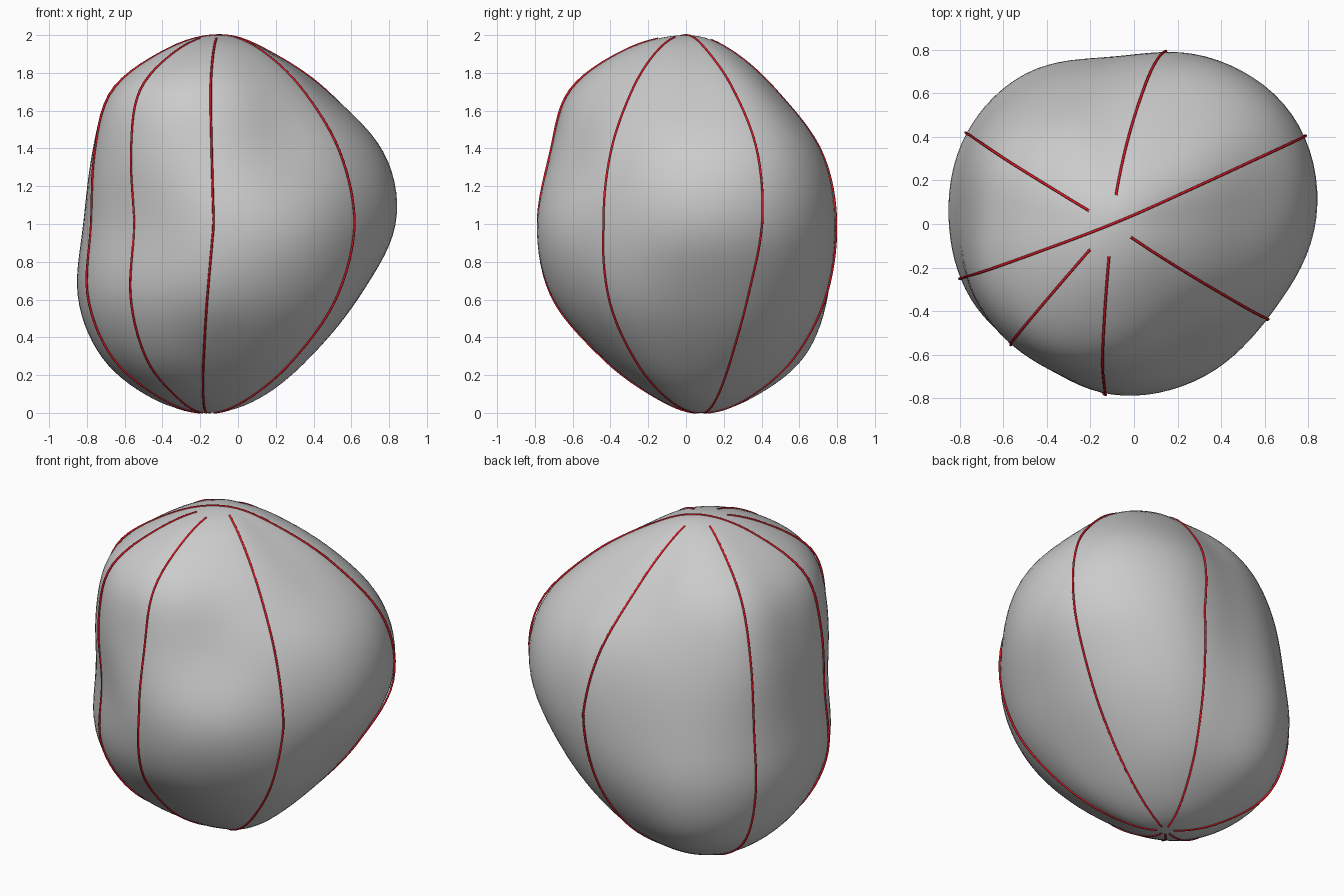
import bpy, bmesh
from math import sin, cos, pi, radians

if "Cube" in bpy.data.objects:
    bpy.data.objects.remove(bpy.data.objects["Cube"])

# Cross-section radii about a near-vertical axis: 7 levels from top to bottom, every 30 degrees
SECTIONS = [
    [.24, .27, .25, .22, .24, .26, .27, .31, .34, .32, .28, .26],
    [.55, .62, .52, .45, .50, .56, .56, .63, .665, .63, .55, .54],
    [.87, .90, .79, .65, .65, .70, .67, .725, .75, .745, .70, .78],
    [.94, .95, .86, .73, .735, .75, .72, .735, .735, .82, .85, .86],
    [.75, .77, .76, .72, .77, .77, .75, .745, .725, .75, .76, .77],
    [.50, .51, .535, .56, .64, .635, .60, .58, .535, .49, .515, .535],
    [.257, .24, .25, .27, .30, .32, .303, .265, .23, .22, .23, .27],
]


def spline(a, b, c, d, t):
    return b + 0.5 * t * (c - a + t * (2*a - 5*b + 4*c - d + t * (3*(b - c) + d - a)))


def section(row, az):
    f = (az / 30) % 12
    i = int(f)
    r = SECTIONS[row]
    return spline(*(r[(i + k) % 12] for k in (-1, 0, 1, 2)), f - i)


def radius(row, az):
    # Past either pole the profile carries on down the opposite side
    if row in (0, 8):
        return 0.0
    if row < 0:
        return -section(-row - 1, az + 180)
    if row > 8:
        return -section(15 - row, az + 180)
    return section(row - 1, az)


def surface(v, az):
    """Point on the body; v runs 0 (top) to 1 (bottom), az in degrees."""
    f = v * 8
    i = min(int(f), 7)
    r = spline(*(radius(i + k, az) for k in (-1, 0, 1, 2)), f - i)
    a = radians(az)
    h = cos(pi * v)
    k = h ** 3                       # the axis bends towards each pole
    x = -0.10 + 0.06 * min(k, 0)
    y = 0.03 - (0.03 if k > 0 else 0.05) * k
    return (x + r * cos(a), y + r * sin(a), 1 + h)


# Smooth lumpy body
RINGS, SEGS = 56, 96
bm = bmesh.new()
top = bm.verts.new(surface(0, 0))
bottom = bm.verts.new(surface(1, 0))
rings = [[bm.verts.new(surface(j / RINGS, 360 * i / SEGS)) for i in range(SEGS)]
         for j in range(1, RINGS)]
for i in range(SEGS):
    n = (i + 1) % SEGS
    bm.faces.new((top, rings[0][i], rings[0][n]))
    bm.faces.new((bottom, rings[-1][n], rings[-1][i]))
    for a, b in zip(rings, rings[1:]):
        bm.faces.new((a[i], b[i], b[n], a[n]))
# Relax small dents left by the interpolation
for _ in range(6):
    bmesh.ops.smooth_vert(bm, verts=bm.verts, factor=0.5,
                          use_axis_x=True, use_axis_y=True, use_axis_z=False)
for f in bm.faces:
    f.smooth = True
bmesh.ops.recalc_face_normals(bm, faces=bm.faces)
mesh = bpy.data.meshes.new("body")
bm.to_mesh(mesh)
bm.free()
bpy.context.collection.objects.link(bpy.data.objects.new("body", mesh))

# Thin red lines running down the body: azimuth at top, middle, bottom, then start
red = bpy.data.materials.new("red")
red.diffuse_color = (0.75, 0.01, 0.02, 1)
red.use_nodes = True
red.node_tree.nodes["Principled BSDF"].inputs["Base Color"].default_value = red.diffuse_color
LINES = {
    "front_line": (264, 268, 258, .06),
    "front_left_line": (229, 232, 225, .06),
    "left_line": (202, 202, 202, 0),
    "back_left_line": (151, 150, 150, .06),
    "back_line": (84, 72, 78, .07),
    "right_line": (22, 23, 22, 0),
    "front_right_line": (324, 327, 318, .05),
}
for name, (a, m, b, start) in LINES.items():
    curve = bpy.data.curves.new(name, 'CURVE')
    curve.dimensions = '3D'
    curve.bevel_depth = 0.006
    curve.bevel_resolution = 1
    path = curve.splines.new('POLY')
    count = 50
    path.points.add(count - 1)
    for k, p in enumerate(path.points):
        v = start + (0.98 - start) * k / (count - 1)
        az = a + (m - a) * v * 2 if v < 0.5 else m + (b - m) * (v * 2 - 1)
        p.co = (*surface(v, az), 1)
    curve.materials.append(red)
    bpy.context.collection.objects.link(bpy.data.objects.new(name, curve))
